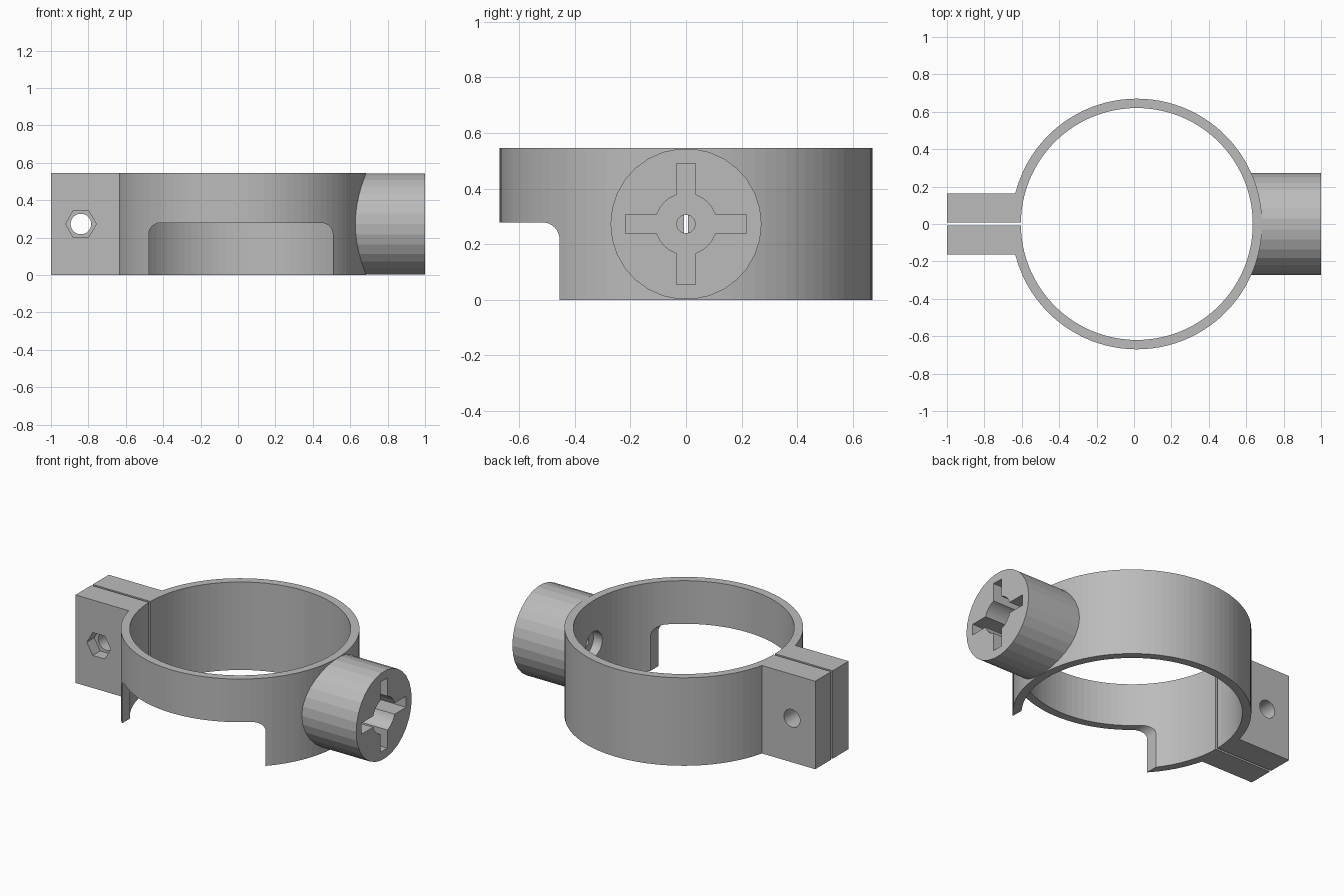
import bpy, bmesh, math
from mathutils import Matrix, Vector

if "Cube" in bpy.data.objects:
    bpy.data.objects.remove(bpy.data.objects["Cube"])

CX, H = 0.015, 0.545          # ring centre and height
R_OUT, R_IN = 0.67, 0.62
MID = H / 2

grey = bpy.data.materials.new("plain grey")
grey.diffuse_color = (0.5, 0.5, 0.5, 1)
grey.use_nodes = True
grey.node_tree.nodes["Principled BSDF"].inputs["Base Color"].default_value = grey.diffuse_color


def prism(name, pts, start, end, axis):
    """Extrude a closed 2D outline along axis: z (x,y), y (x,z) or x (y,z)."""
    place = {"z": lambda a, b, t: (a, b, t),
             "y": lambda a, b, t: (a, t, b),
             "x": lambda a, b, t: (t, a, b)}[axis]
    bm = bmesh.new()
    face = bm.faces.new([bm.verts.new(place(a, b, start)) for a, b in pts])
    ext = bmesh.ops.extrude_face_region(bm, geom=[face], use_keep_orig=True)
    move = Vector(place(0, 0, end - start))
    for v in ext["geom"]:
        if isinstance(v, bmesh.types.BMVert):
            v.co += move
    bmesh.ops.recalc_face_normals(bm, faces=bm.faces)
    me = bpy.data.meshes.new(name)
    bm.to_mesh(me)
    bm.free()
    me.materials.append(grey)
    ob = bpy.data.objects.new(name, me)
    bpy.context.collection.objects.link(ob)
    return ob


def circle(r, n, a=0.0, b=0.0):
    return [(a + r * math.cos(2 * math.pi * i / n),
             b + r * math.sin(2 * math.pi * i / n)) for i in range(n)]


def rect(a0, a1, b0, b1):
    return [(a0, b0), (a1, b0), (a1, b1), (a0, b1)]


def combine(target, other, op):
    mod = target.modifiers.new("bool", "BOOLEAN")
    mod.operation, mod.object, mod.solver = op, other, "EXACT"
    dg = bpy.context.evaluated_depsgraph_get()
    me = bpy.data.meshes.new_from_object(target.evaluated_get(dg))
    target.modifiers.clear()
    target.data = me
    bpy.data.objects.remove(other)


# Solid parts: ring, clamp block, round socket boss
clamp = prism("clamp_ring", circle(R_OUT, 100, CX, 0), 0, H, "z")
combine(clamp, prism("clamp_tabs", rect(-1, -0.5, -0.163, 0.163), 0, H, "z"), "UNION")
combine(clamp, prism("socket_boss", circle(0.2715, 30, 0, MID), 0.4, 1, "x"), "UNION")

# Front notch with rounded upper corners
half, top, rad = 0.492, 0.278, 0.06
notch = [(CX - half, -0.1), (CX + half, -0.1)]
for sx, a0 in ((1, 0), (-1, 90)):
    for i in range(9):
        a = math.radians(a0 + i * 90 / 8)
        notch.append((CX + sx * (half - rad) + rad * math.cos(a),
                      top - rad + rad * math.sin(a)))

# Cross-shaped socket: round core with four arms
w, arm, core = 0.034, 0.217, 0.11
a_in = math.asin(w / core)
quarter = [(arm, -w), (arm, w)]
for i in range(7):
    a = a_in + (math.pi / 2 - 2 * a_in) * i / 6
    quarter.append((core * math.cos(a), core * math.sin(a)))
cross = []
for k in range(4):
    c, s = round(math.cos(k * math.pi / 2)), round(math.sin(k * math.pi / 2))
    cross += [(c * p - s * q, s * p + c * q + MID) for p, q in quarter]

# Cut-outs
cuts = [
    prism("bore", circle(R_IN, 100, CX, 0), -0.1, H + 0.1, "z"),
    prism("clamp_gap", rect(-1.1, -0.4, -0.007, 0.007), -0.1, H + 0.1, "z"),
    prism("front_notch", notch, -1, -0.2, "y"),
    prism("bolt_hole", circle(0.055, 30, -0.84, MID), -0.3, 0.3, "y"),
    prism("nut_pocket", circle(0.082, 6, -0.84, MID), -0.3, -0.09, "y"),
    prism("cross_socket", cross, 0.8, 1.1, "x"),
    prism("screw_hole", circle(0.033, 24, 0, MID), 0.3, 1.1, "x"),
    prism("screw_head_recess", circle(0.08, 30, 0, MID), 0.3, 0.69, "x"),
]
for c in cuts:
    combine(clamp, c, "DIFFERENCE")
